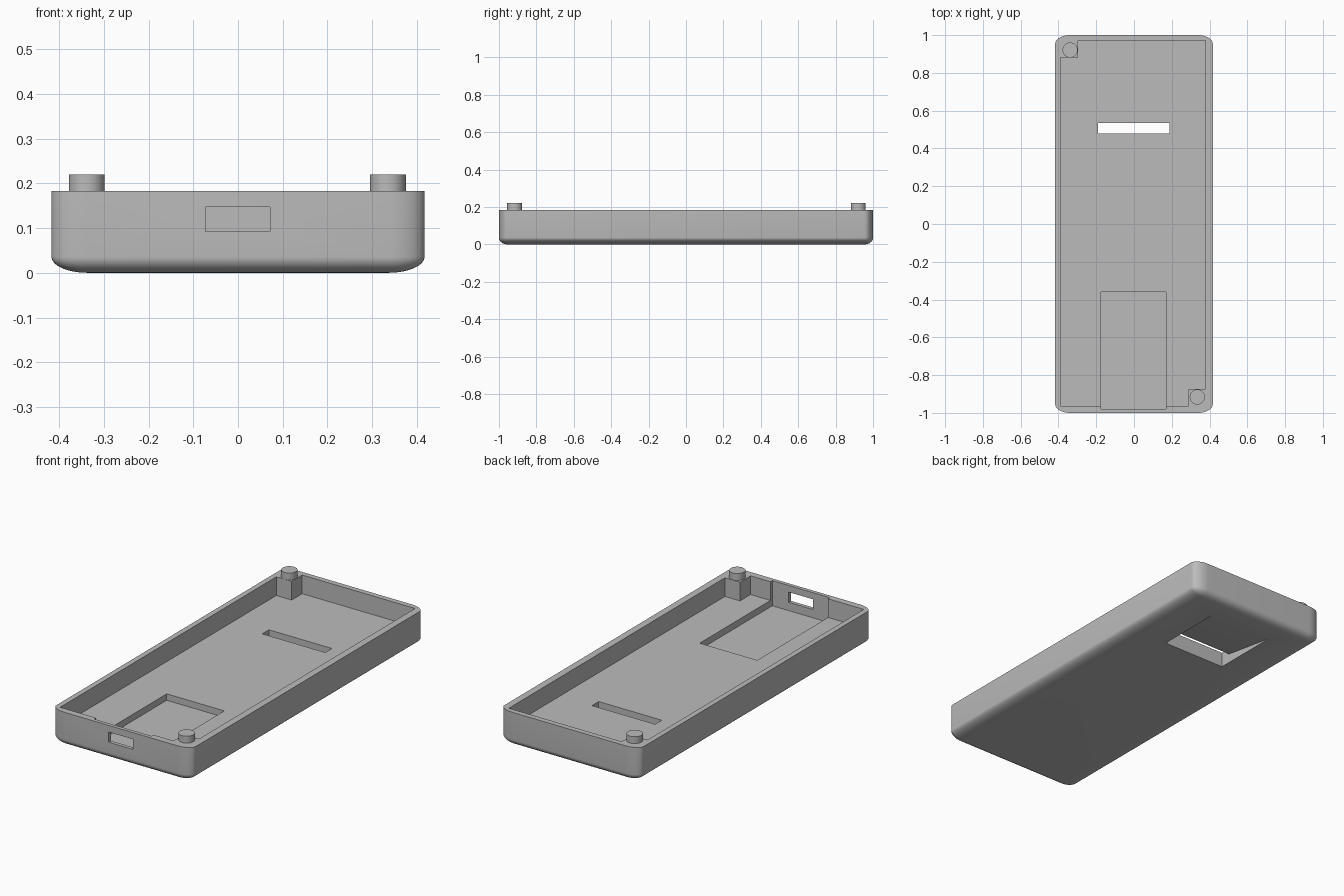
import bpy, bmesh, math
from mathutils import Vector

if "Cube" in bpy.data.objects:
    bpy.data.objects.remove(bpy.data.objects["Cube"], do_unlink=True)

grey = bpy.data.materials.new("plain_grey")
grey.use_nodes = True
colour = (0.5, 0.5, 0.5, 1)
grey.diffuse_color = colour
grey.node_tree.nodes["Principled BSDF"].inputs["Base Color"].default_value = colour

HALF_X, HALF_Y, RIM = 0.417, 1.0, 0.183
FLOOR, POCKET = 0.082, 0.047
RADII = Vector((0.08, 0.045, 0.036))


def add_object(name, bm):
    bmesh.ops.recalc_face_normals(bm, faces=bm.faces)
    mesh = bpy.data.meshes.new(name)
    bm.to_mesh(mesh)
    bm.free()
    mesh.materials.append(grey)
    obj = bpy.data.objects.new(name, mesh)
    bpy.context.collection.objects.link(obj)
    return obj


def box_mesh(low, high):
    bm = bmesh.new()
    bmesh.ops.create_cube(bm, size=1)
    low, high = Vector(low), Vector(high)
    for v in bm.verts:
        v.co = (low + high) / 2 + v.co * (high - low)
    return bm


def cut(target, cutter):
    mod = target.modifiers.new(cutter.name, 'BOOLEAN')
    mod.operation = 'DIFFERENCE'
    mod.solver = 'EXACT'
    mod.object = cutter
    bpy.context.view_layer.objects.active = target
    bpy.ops.object.modifier_apply(modifier=mod.name)
    bpy.data.objects.remove(cutter, do_unlink=True)


def smooth(obj):
    bpy.ops.object.select_all(action='DESELECT')
    obj.select_set(True)
    bpy.context.view_layer.objects.active = obj
    bpy.ops.object.shade_smooth_by_angle(angle=math.radians(30))


# Outer body: rounded with a unit radius, then stretched to elliptical corners
size = Vector((HALF_X / RADII.x, HALF_Y / RADII.y, RIM / RADII.z))
bm = box_mesh((-size.x, -size.y, 0), size)
edges = [e for e in bm.edges if min(v.co.z for v in e.verts) < size.z / 2]
bmesh.ops.bevel(bm, geom=edges, offset=1, segments=10, profile=0.5,
                affect='EDGES', clamp_overlap=False)
bmesh.ops.scale(bm, vec=RADII, verts=bm.verts)
case = add_object("case_tray", bm)

# Main cavity, leaving solid posts in two opposite corners
x0, x1, y0, y1 = -0.388, 0.379, -0.964, 0.971
outline = [(x0, y0), (0.289, y0), (0.289, -0.874), (x1, -0.874),
           (x1, y1), (-0.296, y1), (-0.296, 0.881), (x0, 0.881)]
bm = bmesh.new()
base = bm.faces.new([bm.verts.new((x, y, FLOOR)) for x, y in outline])
top = bmesh.ops.extrude_face_region(bm, geom=[base])["geom"]
for v in top:
    if isinstance(v, bmesh.types.BMVert):
        v.co.z = 0.3
cut(case, add_object("cavity_cutter", bm))

# Sunken pocket that also thins the front wall, port window, and floor slot
for name, low, high in (
        ("pocket_cutter", (-0.174, -0.98, POCKET), (0.17, -0.36, 0.3)),
        ("port_cutter", (-0.073, -1.1, 0.092), (0.072, -0.9, 0.147)),
        ("slot_cutter", (-0.19, 0.478, -0.1), (0.187, 0.535, 0.12))):
    cut(case, add_object(name, box_mesh(low, high)))

# Ramp under the base leading up to the slot
bm = box_mesh((-0.19, 0.478, -0.02), (0.187, 0.86, 0.058))
for v in bm.verts:
    if v.co.y > 0.8 and v.co.z > 0:
        v.co.z = 0
cut(case, add_object("ramp_cutter", bm))
smooth(case)

# Locating pegs on the corner posts
for name, x, y in (("back_right_peg", -0.338, 0.921), ("front_left_peg", 0.335, -0.916)):
    bm = bmesh.new()
    bmesh.ops.create_cone(bm, cap_ends=True, segments=48, radius1=0.04,
                          radius2=0.04, depth=0.047)
    bmesh.ops.translate(bm, vec=(x, y, 0.22 - 0.047 / 2), verts=bm.verts)
    smooth(add_object(name, bm))
